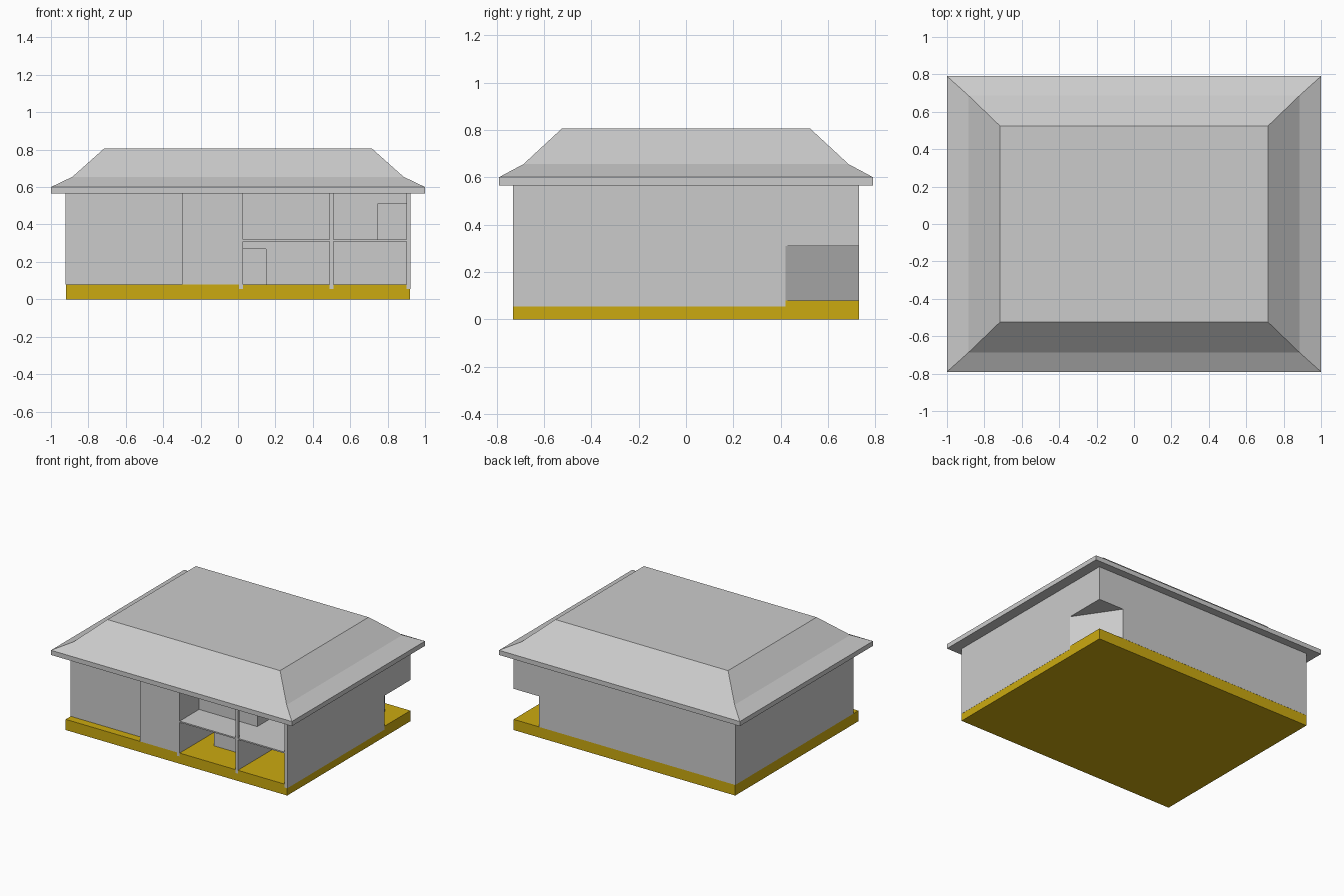
import bpy, bmesh

if "Cube" in bpy.data.objects:
    bpy.data.objects.remove(bpy.data.objects["Cube"])


def prism(name, pts, z0, z1, mat=None):
    """Extrude a plan outline between two heights."""
    bm = bmesh.new()
    face = bm.faces.new([bm.verts.new((x, y, z0)) for x, y in pts])
    top = bmesh.ops.extrude_face_region(bm, geom=[face])["geom"]
    verts = [v for v in top if isinstance(v, bmesh.types.BMVert)]
    bmesh.ops.translate(bm, verts=verts, vec=(0, 0, z1 - z0))
    return finish(name, bm, mat)


def finish(name, bm, mat=None):
    bmesh.ops.recalc_face_normals(bm, faces=bm.faces[:])
    me = bpy.data.meshes.new(name)
    bm.to_mesh(me)
    bm.free()
    ob = bpy.data.objects.new(name, me)
    bpy.context.collection.objects.link(ob)
    if mat:
        me.materials.append(mat)
    return ob


def box(name, x0, x1, y0, y1, z0, z1, mat=None):
    return prism(name, [(x0, y0), (x1, y0), (x1, y1), (x0, y1)], z0, z1, mat)


X, Y, T = 0.92, 0.73, 0.02      # half width, half depth, wall thickness
E = 0.001                       # walls sit just proud of the slab
G, F0, F1, C = 0.08, 0.31, 0.32, 0.565   # ground, upper floor, ceiling

yellow = bpy.data.materials.new("yellow")
yellow.diffuse_color = (0.6, 0.4, 0.005, 1)
yellow.use_nodes = True
yellow.node_tree.nodes["Principled BSDF"].inputs["Base Color"].default_value = yellow.diffuse_color

# Ground slab
box("ground_slab", -X, X, -Y, Y, 0, G, yellow)

# Upper floor, stepped back at the front left
prism("upper_floor", [(-X, -0.67), (-0.3, -0.67), (-0.3, -Y), (X, -Y),
                      (X, Y), (-X, Y)], F0, F1)

# Outer walls, with the lower back right corner cut away diagonally
box("left_wall", -X - E, -X + T, -0.67, Y, G, C)
box("right_wall_lower", X - T, X + E, -Y - E, 0.42, 0.055, F0)
box("right_wall_upper", X - T, X + E, -Y - E, Y, F0, C)
box("back_wall_lower", -X, 0.71, Y - T, Y + E, G, F0)
box("back_wall_upper", -X, X, Y - T, Y + E, F0, C)
prism("porch_diagonal_wall", [(X, 0.42), (0.71, Y), (0.686, Y), (X - 0.024, 0.42)], G, F0)

# Front walls: recessed left part and flush middle part
box("front_wall_left", -X, -0.3, -0.67, -0.67 + T, G, C)
box("front_wall_middle", -0.3, 0.01, -Y - E, -Y + T, G, C)
box("front_wall_return", -0.3, -0.3 + T, -Y, -0.65, G, C)

# Partitions behind the open front
box("partition_middle", 0.005, 0.027, -Y - E, Y - T, 0.055, C)
box("partition_right_lower", 0.49, 0.51, -Y - E, -0.2, 0.055, F0)
box("partition_right_upper", 0.49, 0.51, -0.5, -0.2, F1, C)
box("balcony_post", 0.49, 0.51, -Y - E, -Y + T, F0, C)

# Set-back room walls with door openings
box("lower_room_wall", 0.15, 0.49, -0.5, -0.5 + T, G, F0)
box("lower_door_header", 0.027, 0.15, -0.5, -0.5 + T, 0.27, F0)
box("upper_room_wall", 0.027, 0.49, -0.5, -0.5 + T, F1, C)
box("upper_right_wall", 0.51, 0.745, -0.2, -0.2 + T, F1, C)
box("upper_door_header", 0.745, X - T, -0.2, -0.2 + T, 0.51, C)
box("lower_right_wall", 0.51, X - T, -0.2, -0.2 + T, G, F0)

# Flared hip roof with a flat top, lofted from rectangular rings
bm = bmesh.new()
rings = []
for hx, hy, z in [(1, 0.79, C), (1, 0.79, 0.6), (0.885, 0.687, 0.655), (0.717, 0.525, 0.805)]:
    rings.append([bm.verts.new((sx * hx, sy * hy, z))
                  for sx, sy in [(-1, -1), (1, -1), (1, 1), (-1, 1)]])
for a, b in zip(rings, rings[1:]):
    for i in range(4):
        j = (i + 1) % 4
        bm.faces.new((a[i], a[j], b[j], b[i]))
bm.faces.new(rings[0])
bm.faces.new(rings[-1])
finish("roof", bm)
